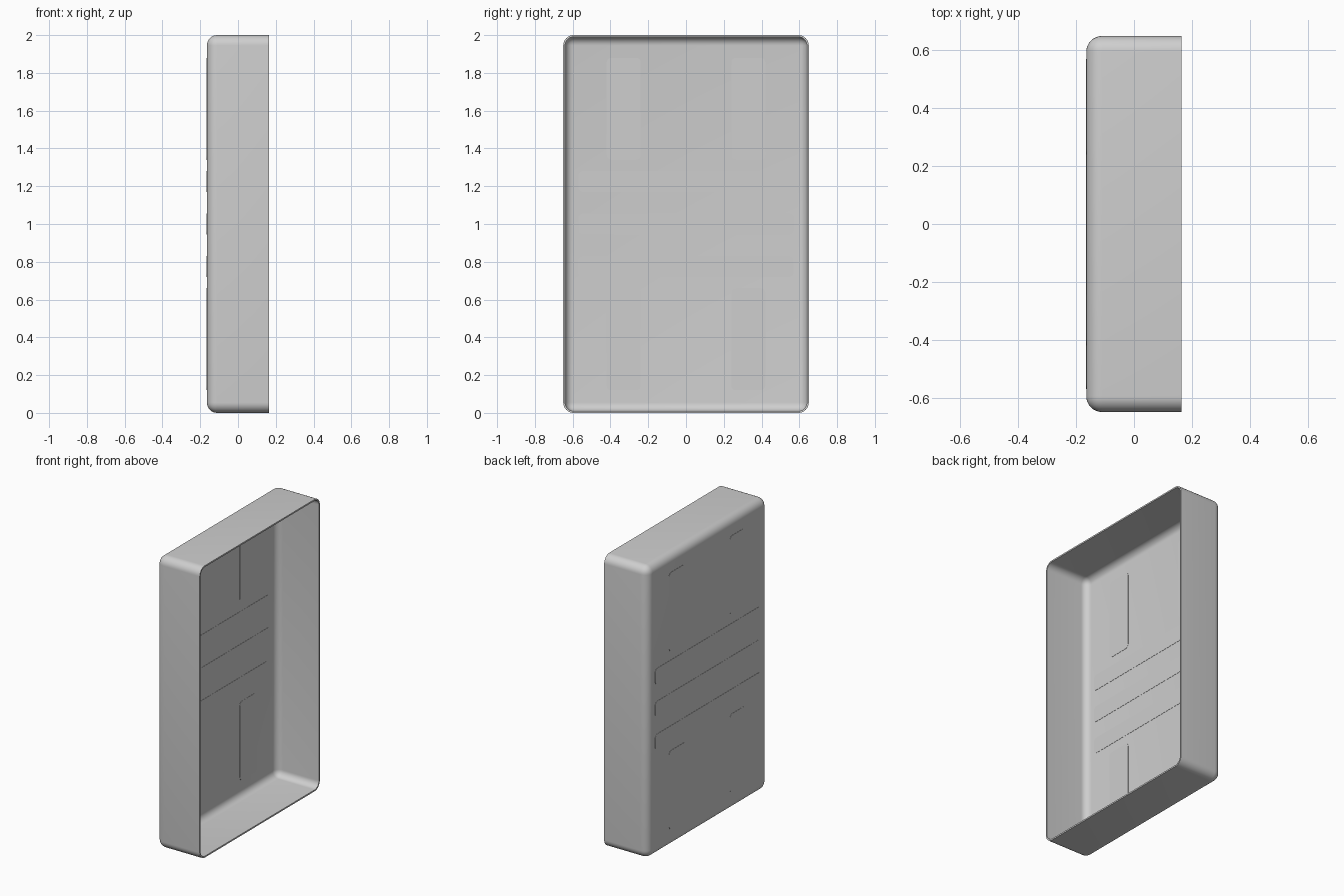
import bpy
import bmesh
from mathutils import Matrix, Vector

DEPTH, WIDTH, HEIGHT = 0.33, 1.30, 2.0
WALL, LIP, RADIUS = 0.01, 0.0015, 0.055

old = bpy.data.objects.get("Cube")
if old:
    bpy.data.objects.remove(old, do_unlink=True)

# Single plain grey
grey = bpy.data.materials.new("plain_grey")
grey.use_nodes = True
colour = (0.62, 0.62, 0.62, 1)
grey.diffuse_color = colour
grey.node_tree.nodes["Principled BSDF"].inputs["Base Color"].default_value = colour


def box(size, centre):
    bm = bmesh.new()
    bmesh.ops.create_cube(bm, size=1)
    bm.transform(Matrix.Translation(centre) @ Matrix.Diagonal((*size, 1)))
    return bm


def finish(bm, name, thickness=0):
    mesh = bpy.data.meshes.new(name)
    bm.to_mesh(mesh)
    bm.free()
    mesh.materials.append(grey)
    obj = bpy.data.objects.new(name, mesh)
    bpy.context.collection.objects.link(obj)
    bpy.ops.object.select_all(action='DESELECT')
    obj.select_set(True)
    bpy.context.view_layer.objects.active = obj
    if thickness:
        mod = obj.modifiers.new("wall", 'SOLIDIFY')
        mod.thickness = thickness
        mod.offset = -1
        mod.use_even_offset = True
        bpy.ops.object.modifier_apply(modifier=mod.name)
    bpy.ops.object.shade_smooth_by_angle()
    return obj


# Tray: rounded box open on the +x side
bm = box((DEPTH, WIDTH, HEIGHT), Vector((0, 0, HEIGHT / 2)))
open_side = [f for f in bm.faces if f.normal.x > 0.9]
bmesh.ops.delete(bm, geom=open_side, context='FACES_ONLY')
bmesh.ops.bevel(bm, geom=[e for e in bm.edges if not e.is_boundary],
                offset=RADIUS, segments=8, profile=0.5, affect='EDGES')
finish(bm, "tray_shell", WALL)


# Rounded panels let into the tray floor, showing on both sides
def panel(name, y, z, width, height, radius=0.025):
    x = -DEPTH / 2 + WALL / 2
    bm = box((WALL + 2 * LIP, width, height), Vector((x, y, z)))
    ends = [e for e in bm.edges
            if abs(e.verts[0].co.x - e.verts[1].co.x) > WALL / 2]
    bmesh.ops.bevel(bm, geom=ends, offset=radius, segments=5,
                    profile=0.5, affect='EDGES')
    finish(bm, name)


for row, label in ((-1, "lower"), (0, "middle"), (1, "upper")):
    panel(f"{label}_cross_panel", 0, 1 + 0.225 * row, 1.14, 0.11)

for up, level in ((-1, "lower"), (1, "upper")):
    for side, label in ((-1, "front"), (1, "back")):
        panel(f"{level}_{label}_upright_panel", 0.33 * side, 1 + 0.61 * up, 0.18, 0.54)
